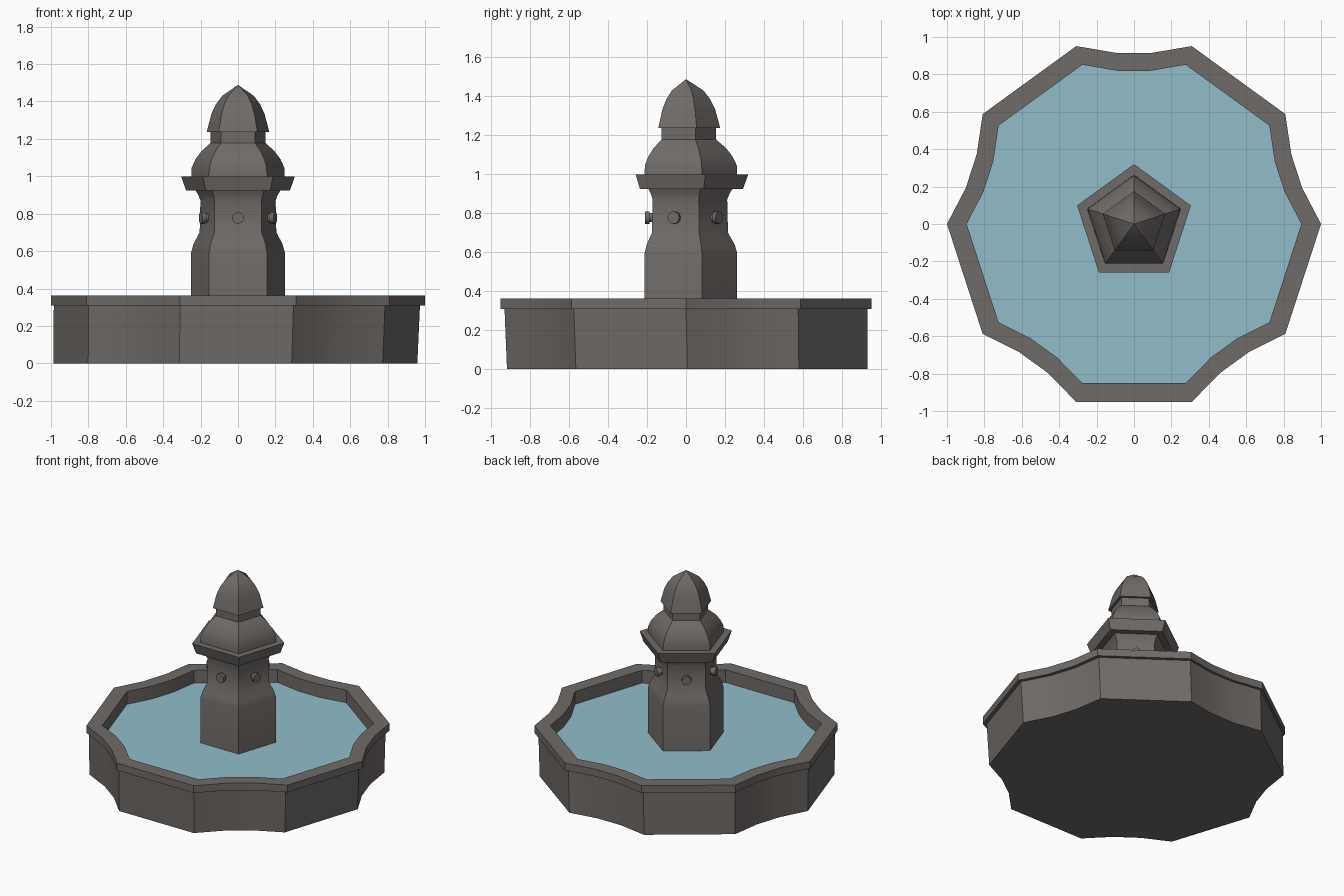
import bpy, bmesh, math
from mathutils import Matrix, Vector

if "Cube" in bpy.data.objects:
    bpy.data.objects.remove(bpy.data.objects["Cube"])


def material(name, rgb):
    m = bpy.data.materials.new(name)
    m.diffuse_color = (*rgb, 1)
    m.use_nodes = True
    m.node_tree.nodes["Principled BSDF"].inputs["Base Color"].default_value = m.diffuse_color
    return m


STONE = material("dark stone", (0.16, 0.145, 0.135))
WATER = material("pool water", (0.29, 0.50, 0.60))


def finish(bm, name, mat, angle=40):
    bmesh.ops.recalc_face_normals(bm, faces=bm.faces)
    me = bpy.data.meshes.new(name)
    bm.to_mesh(me)
    bm.free()
    me.materials.append(mat)
    ob = bpy.data.objects.new(name, me)
    bpy.context.collection.objects.link(ob)
    bpy.ops.object.select_all(action='DESELECT')
    ob.select_set(True)
    bpy.context.view_layer.objects.active = ob
    bpy.ops.object.shade_smooth_by_angle(angle=math.radians(angle))
    return ob


def loft(name, outline, rings, mat):
    """Stack scaled copies of an outline; rings hold (scale, z, dx, dy)."""
    bm = bmesh.new()
    loops = []
    for s, z, dx, dy in rings:
        loops.append([bm.verts.new((x * s + dx, y * s + dy, z)) for x, y in outline])
    n = len(outline)
    for a, b in zip(loops, loops[1:]):
        for i in range(n):
            j = (i + 1) % n
            bm.faces.new((a[i], a[j], b[j], b[i]))
    bm.faces.new(loops[0][::-1])
    if len(loops) > 1:
        bm.faces.new(loops[-1])
        bmesh.ops.remove_doubles(bm, verts=bm.verts, dist=1e-5)
    return finish(bm, name, mat)


# Basin outline: ten corners, every other side scooped inwards
basin_outline = []
for k in range(5):
    a = math.radians(90 + 72 * k)
    for u, d in ((-0.309, 0.951), (-0.095, 0.915), (0.095, 0.915), (0.309, 0.951)):
        basin_outline.append((d * math.cos(a) - u * math.sin(a),
                              d * math.sin(a) + u * math.cos(a)))

# Basin wall, overhanging rim and inner floor
loft("basin", basin_outline, [
    (0.973, 0.0, -0.014, 0.007), (0.979, 0.31, -0.006, 0),
    (1.0, 0.31, 0, 0), (1.0, 0.363, 0, 0),
    (0.895, 0.363, 0, 0), (0.895, 0.2, 0, 0)], STONE)

# Water surface
loft("water", basin_outline, [(0.895, 0.27, 0, 0)], WATER)

# Five-sided tower: column, ledge, dome, neck and pointed cap
pentagon = [(math.cos(math.radians(90 + 72 * k)), math.sin(math.radians(90 + 72 * k)))
            for k in range(5)]


def tower_part(name, profile):
    loft(name, pentagon, [(w / 0.951, z, 0, 0) for w, z in profile], STONE)


tower_part("column", [(0.25, 0.2), (0.25, 0.595), (0.237, 0.64), (0.205, 0.70),
                      (0.201, 0.87), (0.212, 0.90), (0.23, 0.93)])
tower_part("ledge", [(0.278, 0.925), (0.304, 1.0)][:2])
tower_part("dome", [(0.25, 0.995), (0.248, 1.045), (0.228, 1.09), (0.195, 1.135), (0.147, 1.178),
                    (0.147, 1.24)])
tower_part("cap", [(0.167, 1.237), (0.142, 1.335), (0.118, 1.385), (0.085, 1.43), (0.0, 1.488)])

# Water spouts, one on each face of the column
for k in range(5):
    a = math.radians(-90 + 72 * k)
    out = Vector((math.cos(a), math.sin(a), 0))
    turn = out.to_track_quat('Z', 'Y').to_matrix().to_4x4()
    bm = bmesh.new()
    for radius, start, end in ((0.024, 0.15, 0.19), (0.032, 0.187, 0.21)):
        place = Matrix.Translation(out * (start + end) / 2 + Vector((0, 0, 0.778))) @ turn
        bmesh.ops.create_cone(bm, cap_ends=True, segments=12, radius1=radius,
                              radius2=radius, depth=end - start, matrix=place)
    finish(bm, f"spout_{k + 1}", STONE)
